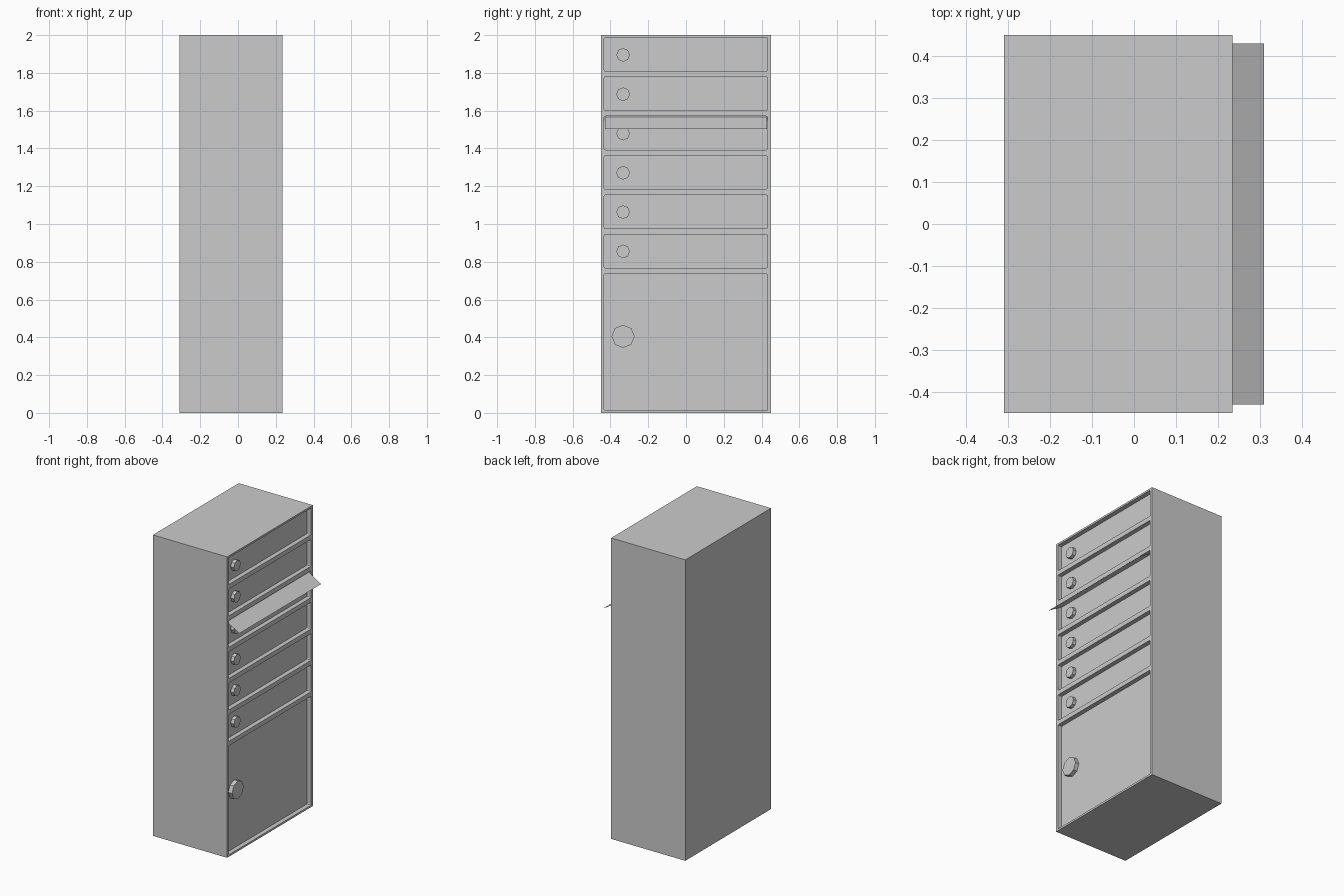
import bpy, bmesh, math
from mathutils import Matrix

if "Cube" in bpy.data.objects:
    bpy.data.objects.remove(bpy.data.objects["Cube"])

FRONT = 0.235           # x of the drawer side
FLOOR = FRONT - 0.03    # x of the recessed panels
KNOB_Y = -0.333


def finish(name, bm):
    bmesh.ops.recalc_face_normals(bm, faces=bm.faces)
    mesh = bpy.data.meshes.new(name)
    bm.to_mesh(mesh)
    bm.free()
    obj = bpy.data.objects.new(name, mesh)
    bpy.context.collection.objects.link(obj)
    return obj


def box(name, x0, x1, y0, y1, z0, z1, corner=0):
    bm = bmesh.new()
    bmesh.ops.create_cube(bm, size=1)
    for v in bm.verts:
        v.co = ((x0 + x1) / 2 + v.co.x * (x1 - x0),
                (y0 + y1) / 2 + v.co.y * (y1 - y0),
                (z0 + z1) / 2 + v.co.z * (z1 - z0))
    if corner:
        # round the four edges running along x
        edges = [e for e in bm.edges
                 if abs(e.verts[0].co.x - e.verts[1].co.x) > 1e-4]
        bmesh.ops.bevel(bm, geom=edges, offset=corner, segments=2,
                        profile=0.5, affect='EDGES')
    return finish(name, bm)


def knob(name, z, radius, x_end):
    bm = bmesh.new()
    depth = x_end - FLOOR + 0.005
    turn = (Matrix.Translation((x_end - depth / 2, KNOB_Y, z))
            @ Matrix.Rotation(math.pi / 2, 4, 'Y'))
    bmesh.ops.create_cone(bm, cap_ends=True, segments=8, radius1=radius,
                          radius2=radius, depth=depth, matrix=turn)
    return finish(name, bm)


# Cabinet body
body = box("cabinet_body", -0.31, FRONT, -0.45, 0.45, 0, 2)

# Recessed compartments: one large door below six slots
openings = [(0.013, 0.737)]
openings += [(0.767 + i * 0.2085, 0.945 + i * 0.2085) for i in range(6)]
for i, (z0, z1) in enumerate(openings):
    cutter = box("recess_cutter", FLOOR, FRONT + 0.1, -0.434, 0.432, z0, z1, 0.008)
    cutter.hide_render = True
    mod = body.modifiers.new("recess", 'BOOLEAN')
    mod.operation = 'DIFFERENCE'
    mod.solver = 'EXACT'
    mod.object = cutter
    bpy.context.view_layer.objects.active = body
    bpy.ops.object.modifier_apply(modifier=mod.name)
    bpy.data.objects.remove(cutter)

# Eight-sided knobs
knob("large_door_knob", 0.405, 0.061, 0.232)
for i in range(6):
    knob(f"slot_knob_{i + 1}", 0.855 + i * 0.208, 0.036, 0.228)

# Thin raised flap on the fourth slot from the bottom
bm = bmesh.new()
profile = [(FLOOR, 1.566), (0.31, 1.503)]
quad = [bm.verts.new((x, y, z)) for (x, z), ys in
        zip(profile, ((-0.43, 0.43), (0.43, -0.43))) for y in ys]
bm.faces.new(quad)
finish("open_flap", bm)
